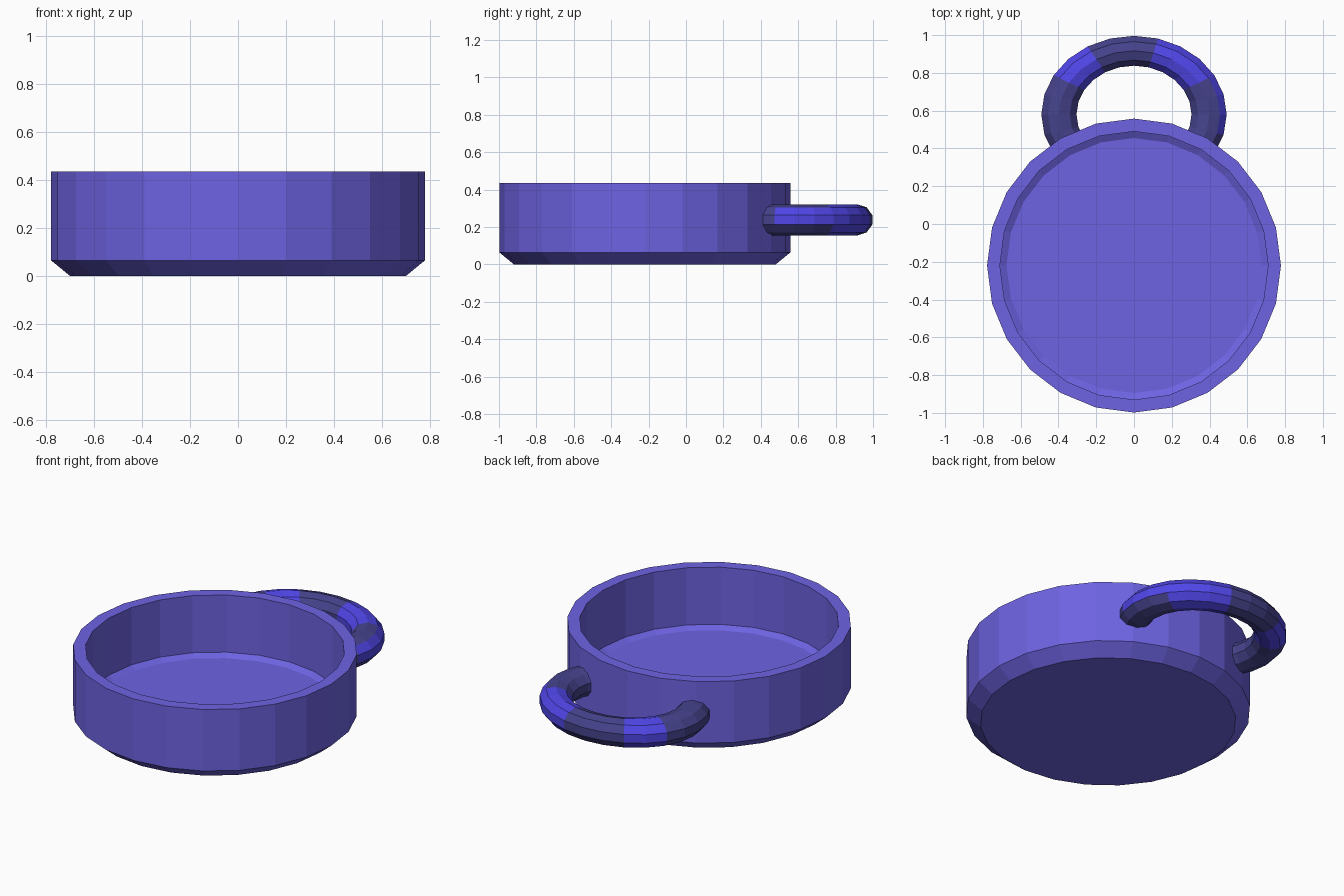
import bpy, bmesh
from math import sin, cos, pi, radians

cube = bpy.data.objects.get("Cube")
if cube:
    bpy.data.objects.remove(cube, do_unlink=True)


def material(name, rgb):
    m = bpy.data.materials.new(name)
    m.use_nodes = True
    m.diffuse_color = (*rgb, 1)
    m.node_tree.nodes["Principled BSDF"].inputs["Base Color"].default_value = (*rgb, 1)
    return m


violet = material("violet", (0.155, 0.125, 0.76))
bright_blue = material("bright blue", (0.08, 0.06, 0.8))
slate_blue = material("slate blue", (0.06, 0.055, 0.26))


def finish(bm, name, mats):
    bmesh.ops.recalc_face_normals(bm, faces=bm.faces)
    mesh = bpy.data.meshes.new(name)
    bm.to_mesh(mesh)
    bm.free()
    for m in mats:
        mesh.materials.append(m)
    obj = bpy.data.objects.new(name, mesh)
    bpy.context.collection.objects.link(obj)
    return obj


def bridge(bm, rings):
    """Join neighbouring rings with quads and cap both ends; return quads per section."""
    n = len(rings[0])
    sections = []
    for a, b in zip(rings, rings[1:]):
        sections.append([bm.faces.new((a[i], a[(i + 1) % n], b[(i + 1) % n], b[i]))
                         for i in range(n)])
    bm.faces.new(rings[0])
    bm.faces.new(rings[-1])
    return sections


# Bowl: turned profile of (radius, height) from the base, over the rim, to the floor
SIDES, BOWL_Y = 24, -0.22
profile = [(0.70, 0), (0.778, 0.064), (0.778, 0.435),
           (0.71, 0.435), (0.71, 0.09), (0.675, 0.07)]
bm = bmesh.new()
rings = [[bm.verts.new((r * cos(2 * pi * i / SIDES), BOWL_Y + r * sin(2 * pi * i / SIDES), z))
          for i in range(SIDES)] for r, z in profile]
bridge(bm, rings)
finish(bm, "bowl", [violet])

# Handle: open ring, slightly widened, with its ends buried in the bowl wall
TUBE_SIDES, MAJOR, TUBE, WIDEN = 10, 0.337, 0.083, 1.18
bm = bmesh.new()
rings = []
for step in range(17):
    a = radians(-30 + 15 * step)
    ring = []
    for i in range(TUBE_SIDES):
        t = 2 * pi * (i + 0.5) / TUBE_SIDES
        r = MAJOR + TUBE * cos(t)
        ring.append(bm.verts.new((WIDEN * r * cos(a), 0.58 + r * sin(a), 0.238 + TUBE * sin(t))))
    rings.append(ring)

# Two-tone patches: whole sections, plus a strip on the outer left side
for j, faces in enumerate(bridge(bm, rings)):
    for i, face in enumerate(faces):
        patch = j in (4, 5, 6, 10, 11)
        strip = j in (1, 2, 3) and i in (0, 9)
        face.material_index = 0 if patch or strip else 1
for face in bm.faces:
    if len(face.verts) > 4:
        face.material_index = 1
finish(bm, "handle", [bright_blue, slate_blue])
